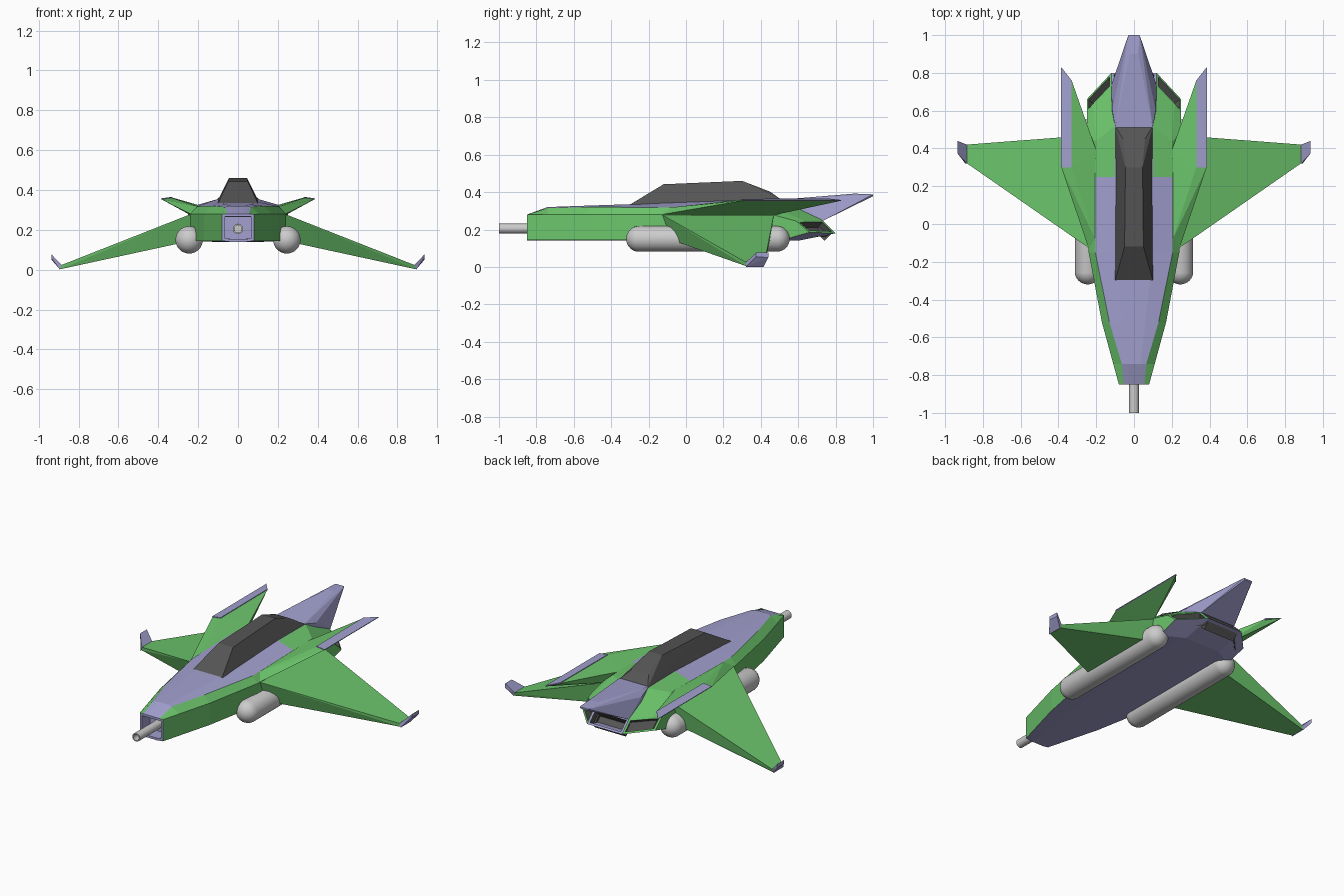
import bpy, bmesh
from mathutils import Matrix, Vector

if "Cube" in bpy.data.objects:
    bpy.data.objects.remove(bpy.data.objects["Cube"])


def material(name, rgb):
    m = bpy.data.materials.new(name)
    m.diffuse_color = (*rgb, 1)
    m.use_nodes = True
    m.node_tree.nodes["Principled BSDF"].inputs["Base Color"].default_value = m.diffuse_color
    return m


GREEN = material("green_paint", (0.15, 0.56, 0.15))
LILAC = material("lilac_paint", (0.36, 0.35, 0.62))
DARK = material("dark_glass", (0.09, 0.09, 0.09))


def finish(name, bm, mats=(), mirror=False, smooth=False):
    bmesh.ops.recalc_face_normals(bm, faces=bm.faces[:])
    mesh = bpy.data.meshes.new(name)
    bm.to_mesh(mesh)
    bm.free()
    for m in mats:
        mesh.materials.append(m)
    ob = bpy.data.objects.new(name, mesh)
    bpy.context.collection.objects.link(ob)
    if mirror:
        mod = ob.modifiers.new("mirror", "MIRROR")
        mod.use_mirror_merge = False
    if smooth:
        bpy.ops.object.select_all(action='DESELECT')
        ob.select_set(True)
        bpy.context.view_layer.objects.active = ob
        bpy.ops.object.shade_smooth_by_angle()
    return ob


def hull(name, pts, mat, mirror=False):
    """Faceted convex solid from its corner points."""
    bm = bmesh.new()
    for p in pts:
        bm.verts.new(p)
    res = bmesh.ops.convex_hull(bm, input=bm.verts[:])
    junk = [v for v in bm.verts if not v.link_faces]
    bmesh.ops.delete(bm, geom=junk, context='VERTS')
    return finish(name, bm, [mat], mirror)


def both(pts):
    return [(s * x, y, z) for x, y, z in pts for s in (1, -1)]


# Fuselage: half sections run top centre, top edge, shoulder, lower edge, keel
def section(y, xc, zc, xt, zt, xs, xk):
    return [(xc, y, zc), (xt, y, zt), (xs, y, .28), (xs, y, .145), (xk, y, .14)]


halves = [
    section(-.85, .03, .28, .055, .28, .08, .04),
    section(-.74, .035, .32, .065, .315, .11, .05),
    section(-.52, .06, .328, .13, .32, .17, .08),
    section(-.15, .10, .34, .205, .318, .24, .12),
    section(.25, .10, .355, .205, .325, .25, .12),
    [(.10, .52, .355), (.20, .44, .325), (.25, .46, .28), (.25, .52, .145), (.12, .60, .14)],
    [(.12, .73, .25), (.215, .63, .25), (.25, .59, .245), (.25, .66, .185), (.12, .80, .18)],
]
bm = bmesh.new()
rings = []
for h in halves:
    pts = h + [(-x, y, z) for x, y, z in reversed(h)]
    rings.append([bm.verts.new(p) for p in pts])
for k in range(len(rings) - 1):
    for i in range(10):
        j = (i + 1) % 10
        f = bm.faces.new((rings[k][i], rings[k][j], rings[k + 1][j], rings[k + 1][i]))
        green = i in (1, 2, 6, 7) or (k >= 4 and i in (0, 8))
        f.material_index = 0 if green else 1
nose = bm.faces.new(rings[0])
e = rings[-1]
centre = bm.faces.new((e[0], e[4], e[5], e[9]))
sides = [bm.faces.new(e[0:5]), bm.faces.new(e[5:10])]
bmesh.ops.recalc_face_normals(bm, faces=bm.faces[:])
# Recessed nose opening and three exhaust openings
for f, rim, depth, frame, inner in ((nose, .014, .08, 1, 1), (centre, .013, .07, 1, 2),
                                    (sides[0], .012, .05, 0, 2), (sides[1], .012, .05, 0, 2)):
    f.material_index = frame
    bmesh.ops.inset_individual(bm, faces=[f], thickness=rim, depth=0, use_even_offset=True)
    r = bmesh.ops.inset_individual(bm, faces=[f], thickness=.001, depth=-depth)
    f.material_index = inner
    for w in r["faces"]:
        w.material_index = inner
finish("fuselage", bm, [GREEN, LILAC, DARK])

# Canopy
hull("canopy", both([(.1, -.30, .333), (.1, .52, .352), (.05, -.12, .442),
                     (.045, .30, .46), (.058, .45, .402), (.1, .1, .335)]), DARK)

# Central tail
hull("tail_fin", both([(.10, .51, .36), (.022, .90, .392), (.03, 1.0, .388),
                       (.025, 1.0, .378), (.12, .735, .248), (.12, .60, .25),
                       (.115, .60, .335)]), LILAC)

# Main wings drooping to the tips, with upturned winglets
hull("wing", [(.235, -.13, .28), (.235, -.08, .145), (.235, .47, .28), (.235, .45, .145),
              (.89, .325, .022), (.89, .42, .022), (.89, .325, .003), (.89, .415, .003)],
     GREEN, True)
hull("winglet", [(.885, .32, .024), (.885, .42, .024), (.893, .32, 0), (.893, .415, 0),
                 (.935, .375, .055), (.935, .44, .05), (.935, .375, .076), (.935, .44, .076)],
     LILAC, True)

# Upper fins with coloured tip panels
hull("upper_fin", [(.24, -.13, .28), (.24, .46, .275), (.205, -.08, .318), (.20, .39, .325),
                   (.33, .30, .36), (.33, .76, .362), (.385, .30, .354), (.385, .83, .354),
                   (.33, .30, .325)], GREEN, True)
hull("upper_fin_tip", [(.33, .30, .364), (.33, .76, .366), (.386, .298, .358),
                       (.386, .83, .358), (.386, .298, .354), (.386, .83, .354),
                       (.33, .298, .33), (.33, .76, .358)], LILAC, True)

# Round-ended pods under the wings
bm = bmesh.new()
bmesh.ops.create_uvsphere(bm, u_segments=32, v_segments=15, radius=.069)
bmesh.ops.rotate(bm, verts=bm.verts[:], matrix=Matrix.Rotation(1.5707963, 3, 'X'))
for v in bm.verts:
    v.co.y += .368 if v.co.y > 0 else -.368
bmesh.ops.translate(bm, verts=bm.verts[:], vec=Vector((.245, .117, .15)))
finish("pod", bm, mirror=True, smooth=True)

# Hollow gun barrel
bm = bmesh.new()
bmesh.ops.create_cone(bm, cap_ends=True, segments=24, radius1=.026, radius2=.026, depth=.25)
bmesh.ops.rotate(bm, verts=bm.verts[:], matrix=Matrix.Rotation(1.5707963, 3, 'X'))
bmesh.ops.translate(bm, verts=bm.verts[:], vec=Vector((0, -.875, .205)))
front = min(bm.faces, key=lambda f: f.calc_center_median().y)
bmesh.ops.inset_individual(bm, faces=[front], thickness=.007, depth=0)
bmesh.ops.inset_individual(bm, faces=[front], thickness=.0005, depth=-.08)
finish("gun_barrel", bm, smooth=True)
